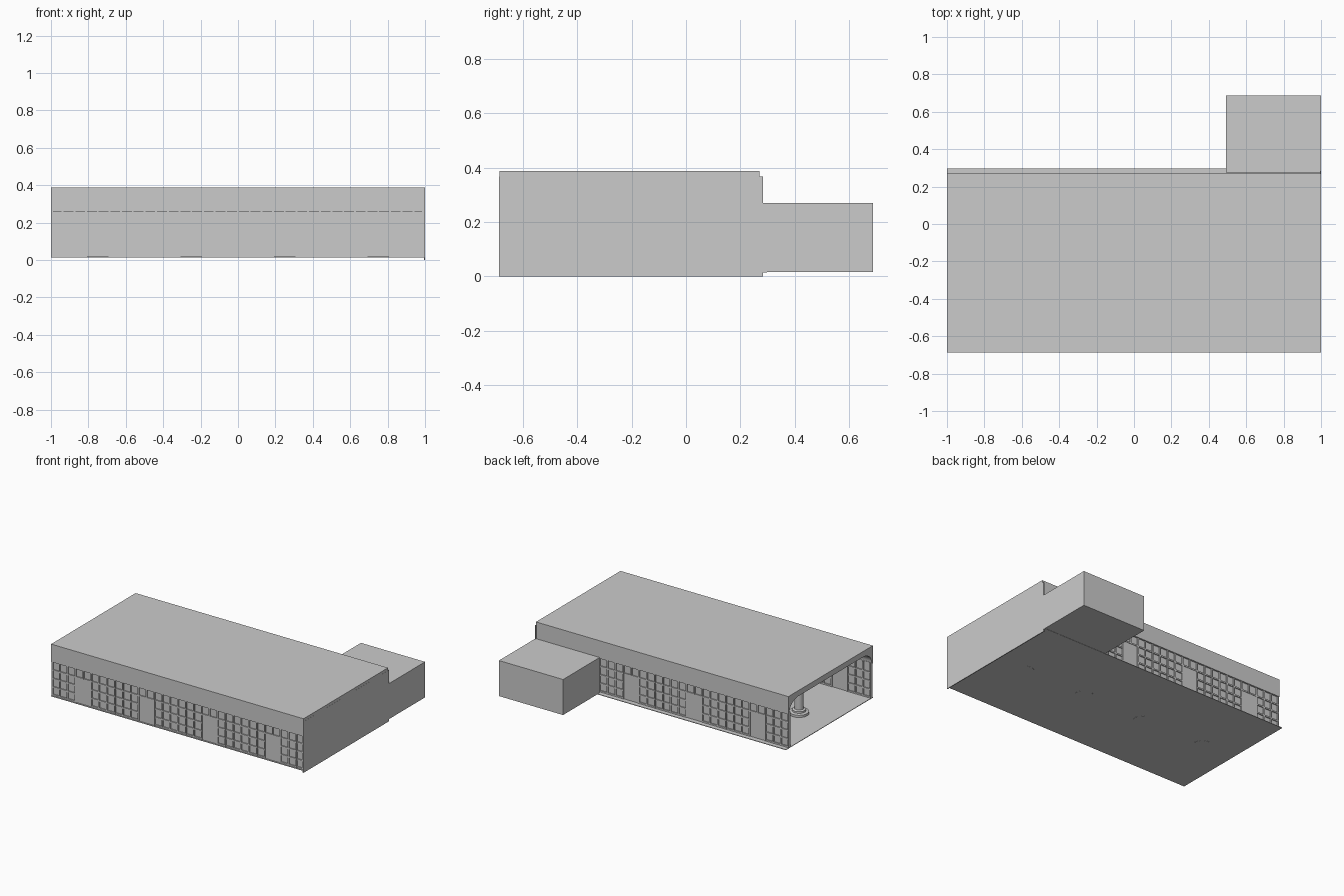
import bpy, bmesh, math

if "Cube" in bpy.data.objects:
    bpy.data.objects.remove(bpy.data.objects["Cube"])

FRONT, BACK = -0.686, 0.27      # outer faces of the roof fascias
MID = (FRONT + BACK) / 2
FLOOR_Z, EAVE_Z, TOP_Z = 0.018, 0.26, 0.387


def finish(name, bm, smooth=False):
    bmesh.ops.recalc_face_normals(bm, faces=bm.faces)
    mesh = bpy.data.meshes.new(name)
    bm.to_mesh(mesh)
    bm.free()
    ob = bpy.data.objects.new(name, mesh)
    bpy.context.collection.objects.link(ob)
    if smooth:
        bpy.context.view_layer.objects.active = ob
        ob.select_set(True)
        bpy.ops.object.shade_smooth_by_angle(angle=math.radians(40))
        ob.select_set(False)
    return ob


def add_box(bm, x, y, z):
    verts = bmesh.ops.create_cube(bm, size=1)["verts"]
    for v in verts:
        for i, (a, b) in enumerate((x, y, z)):
            v.co[i] = a + (v.co[i] + 0.5) * (b - a)


def box(name, x, y, z):
    bm = bmesh.new()
    add_box(bm, x, y, z)
    return finish(name, bm)


def lathe(name, profile, x, y, segments=32):
    bm = bmesh.new()
    rings = []
    for r, z in profile:
        rings.append([bm.verts.new((x + r * math.cos(2 * math.pi * i / segments),
                                    y + r * math.sin(2 * math.pi * i / segments), z))
                      for i in range(segments)])
    for a, b in zip(rings, rings[1:]):
        for i in range(segments):
            j = (i + 1) % segments
            bm.faces.new((a[i], a[j], b[j], b[i]))
    bm.faces.new(rings[0])
    bm.faces.new(rings[-1])
    return finish(name, bm, True)


# Floor, solid end wall and rear annex
box("floor", (-1, 0.998), (-0.688, 0.298), (0.014, FLOOR_Z))
box("end_wall", (0.994, 1), (-0.688, 0.283), (0, 0.367))
box("annex", (0.492, 1), (0.275, 0.688), (0.0155, 0.27))

# Roof: hollow profile with coved inner corners, run along x
lip, cove_y, cove_z, ceiling = 0.014, 0.10, 0.075, 0.347
half = [(lip, EAVE_Z)]
for i in range(9):
    t = math.pi / 2 * i / 8
    half.append((lip + cove_y * (1 - math.cos(t)), ceiling - cove_z * (1 - math.sin(t))))
section = [(FRONT, TOP_Z), (FRONT, EAVE_Z)]
section += [(FRONT + d, z) for d, z in half]
section += [(BACK - d, z) for d, z in reversed(half)]
section += [(BACK, EAVE_Z), (BACK, TOP_Z)]
bm = bmesh.new()
face = bm.faces.new([bm.verts.new((-1, y, z)) for y, z in section])
ext = bmesh.ops.extrude_face_region(bm, geom=[face])
for v in ext["geom"]:
    if isinstance(v, bmesh.types.BMVert):
        v.co.x = 0.9995
finish("roof", bm, True)


# Window walls: 32 bays, 4 rows, a double-bay door at each quarter
BAYS, ROWS, BAR = 32, 4, 0.010
STEP = 2 / BAYS
ROW_H = (EAVE_Z - FLOOR_Z) / ROWS
DOORS = (-0.75, -0.25, 0.25, 0.75)
DOOR_TOP = FLOOR_Z + 3 * ROW_H


def in_door(x, margin):
    return any(abs(x - d) < STEP - margin for d in DOORS)


def window_wall(side, y):
    depth = 0.010
    box(side + "_glass", (-0.997, 0.994), (y - 0.002, y + 0.002), (FLOOR_Z, EAVE_Z + 0.01))
    bm = bmesh.new()
    for i in range(BAYS + 1):
        x = min(max(-1 + i * STEP, -1 + BAR / 2), 0.994 - BAR / 2)
        low = DOOR_TOP if in_door(x, 0.01) else FLOOR_Z
        add_box(bm, (x - BAR / 2, x + BAR / 2), (y - depth, y + depth), (low, EAVE_Z + 0.01))
    # horizontal bars stop at the doors
    edges = [-1] + [e for d in DOORS for e in (d - STEP, d + STEP)] + [0.994]
    for r in range(ROWS):
        z = max(FLOOR_Z + r * ROW_H, FLOOR_Z + BAR / 2)
        runs = [(-1, 0.994)] if r == 3 else list(zip(edges[::2], edges[1::2]))
        for a, b in runs:
            add_box(bm, (a, b), (y - depth * 0.9, y + depth * 0.9), (z - BAR / 2, z + BAR / 2))
    finish(side + "_mullions", bm)
    bm = bmesh.new()
    for d in DOORS:
        add_box(bm, (d - STEP, d + STEP), (y - 0.006, y + 0.006), (FLOOR_Z, DOOR_TOP))
    finish(side + "_doors", bm)


window_wall("front", FRONT + 0.014)
window_wall("back", BACK - 0.014)

# Row of round columns with stepped bases and caps
for n, x in enumerate(DOORS):
    lathe(f"column_{n + 1}",
          [(0.065, 0.0135), (0.065, 0.034), (0.045, 0.038), (0.045, 0.05), (0.03, 0.055),
           (0.03, 0.315), (0.045, 0.325), (0.045, 0.35)], x, MID)
